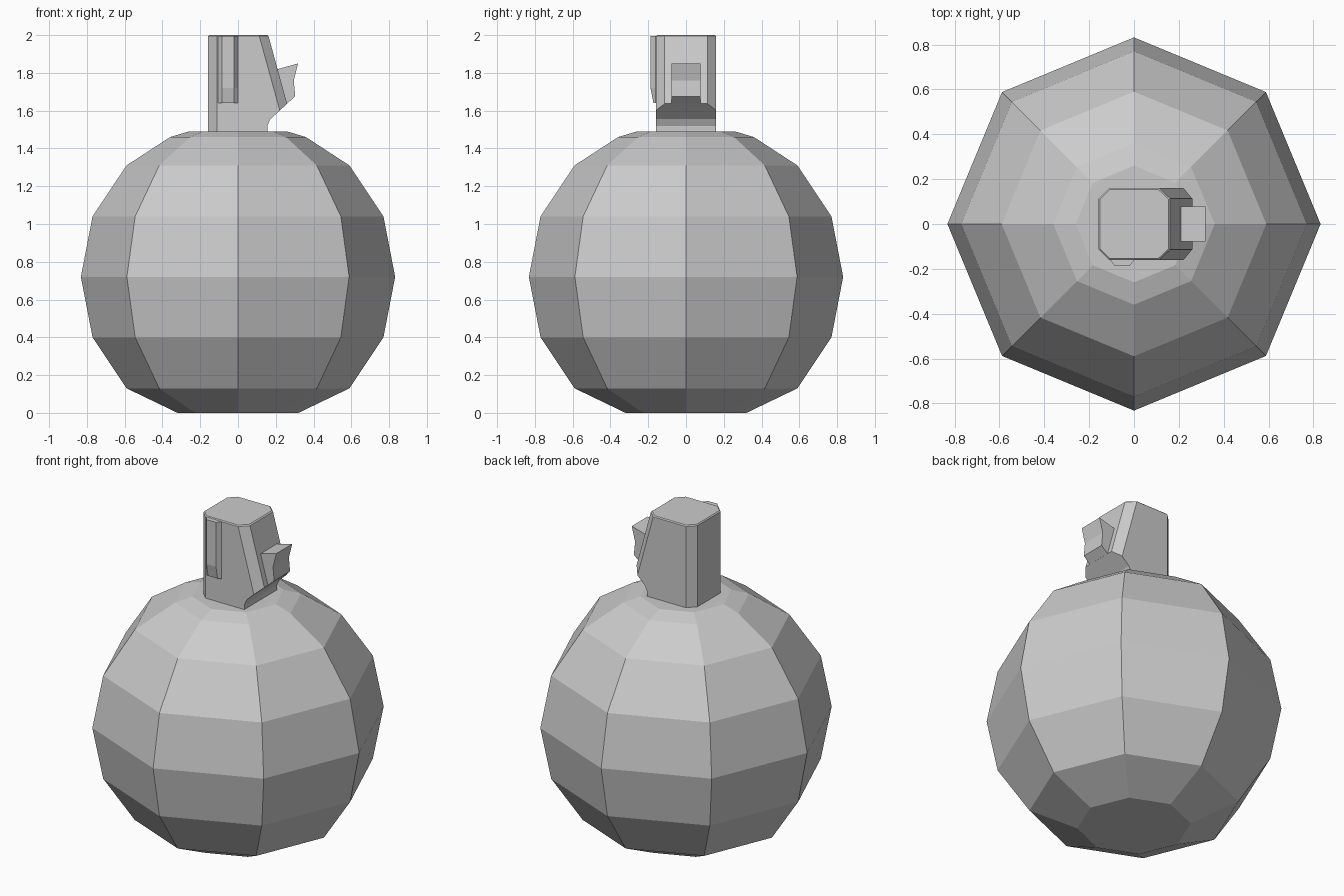
import bpy, bmesh
from math import cos, sin, pi

if "Cube" in bpy.data.objects:
    bpy.data.objects.remove(bpy.data.objects["Cube"])


def finish(name, bm):
    bmesh.ops.recalc_face_normals(bm, faces=bm.faces[:])
    mesh = bpy.data.meshes.new(name)
    bm.to_mesh(mesh)
    bm.free()
    obj = bpy.data.objects.new(name, mesh)
    bpy.context.collection.objects.link(obj)
    return obj


def skin(bm, loops):
    """Join equal-length vertex loops with quads and cap both ends."""
    rows = [[bm.verts.new(p) for p in loop] for loop in loops]
    n = len(rows[0])
    for a, b in zip(rows, rows[1:]):
        for i in range(n):
            j = (i + 1) % n
            bm.faces.new((a[i], a[j], b[j], b[i]))
    bm.faces.new(rows[0][::-1])
    bm.faces.new(rows[-1])


def side_prism(profile, half_width):
    """Extrude an xz profile symmetrically along y."""
    bm = bmesh.new()
    skin(bm, [[(x, y, z) for x, z in profile] for y in (-half_width, half_width)])
    return bm


# Eight-sided round body
rings = [(0.32, 0), (0.59, 0.13), (0.77, 0.40), (0.832, 0.72), (0.77, 1.04),
         (0.59, 1.31), (0.36, 1.46), (0.26, 1.49)]
bm = bmesh.new()
skin(bm, [[(r * cos(i * pi / 4), r * sin(i * pi / 4), z) for i in range(8)]
          for r, z in rings])
finish("body", bm)

# Fuse head with sloping front and undercut neck
head = [(-0.158, 1.47), (0.155, 1.47), (0.155, 1.52), (0.172, 1.555),
        (0.26, 1.637), (0.16, 2.0), (-0.158, 2.0)]
bm = side_prism(head, 0.16)
bm.normal_update()


def is_corner(e):
    a, b = (v.co for v in e.verts)
    return abs(a.y - b.y) < 1e-4 and abs(a.z - b.z) > 0.3


# Chamfer the tall corners, then lightly the top rim
bmesh.ops.bevel(bm, geom=[e for e in bm.edges if is_corner(e)], offset=0.047,
                offset_type='OFFSET', segments=1, affect='EDGES')
rim = [e for e in bm.edges if all(v.co.z > 1.999 for v in e.verts)]
bmesh.ops.bevel(bm, geom=rim, offset=0.006, segments=1, affect='EDGES')
finish("fuse_head", bm)

# Lever stub on the sloping side
lever = [(0.20, 1.82), (0.21, 1.82), (0.318, 1.85), (0.295, 1.76),
         (0.303, 1.676), (0.255, 1.633), (0.20, 1.65)]
finish("lever_stub", side_prism(lever, 0.078))

# Tapered clip on the front
bm = bmesh.new()
skin(bm, [[(-0.105, -0.15, z), (-0.105, -0.162, z), (-0.085, y, z),
           (-0.02, y, z), (0.0, -0.162, z), (0.0, -0.15, z)]
          for z, y in ((1.64, -0.172), (1.72, -0.188), (1.995, -0.188))])
finish("front_clip", bm)
